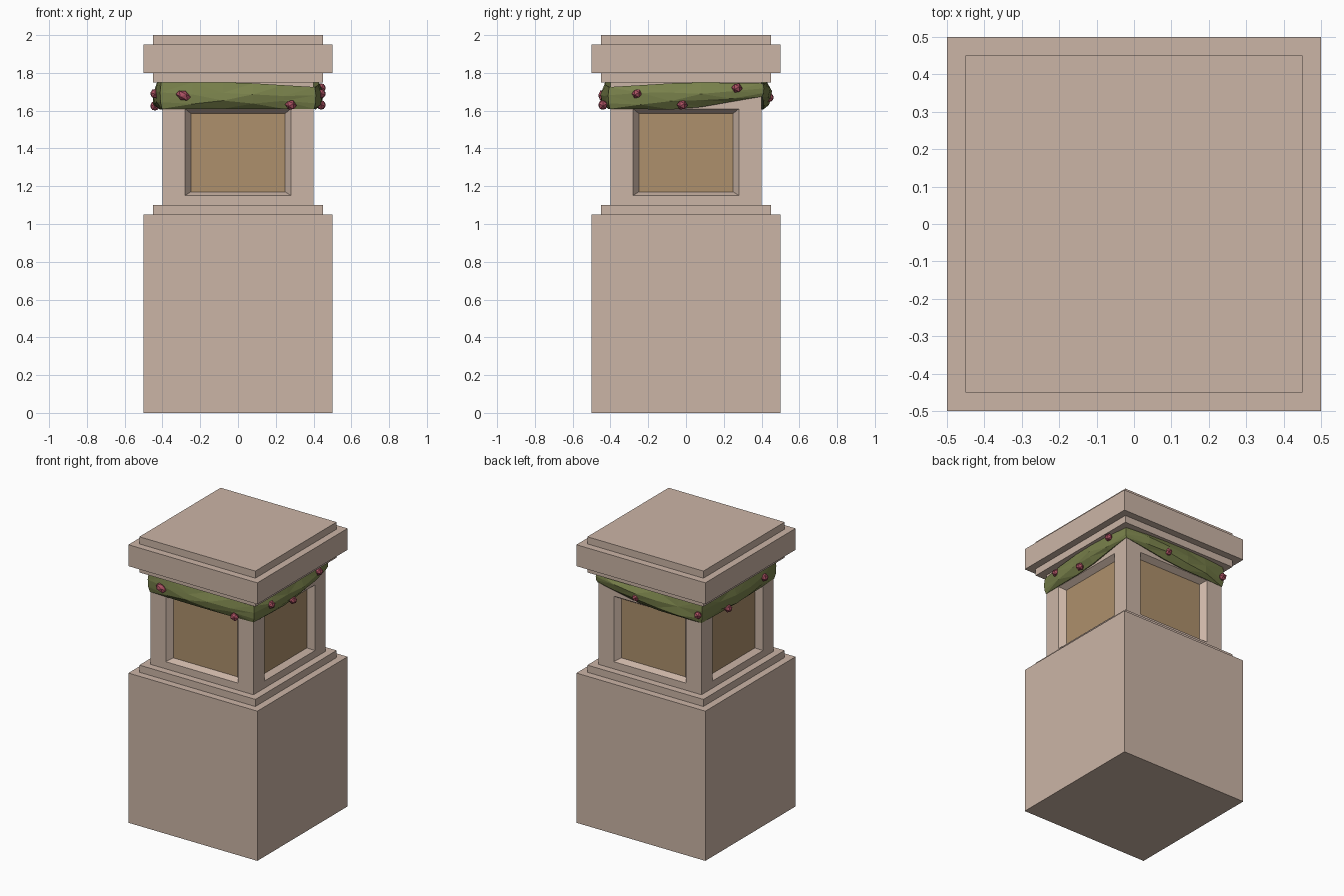
import bpy, bmesh, math, random
from mathutils import Matrix, Vector

if "Cube" in bpy.data.objects:
    bpy.data.objects.remove(bpy.data.objects["Cube"])

random.seed(4)


def material(name, rgb):
    m = bpy.data.materials.new(name)
    m.diffuse_color = (*rgb, 1)
    m.use_nodes = True
    m.node_tree.nodes["Principled BSDF"].inputs["Base Color"].default_value = m.diffuse_color
    return m


stone = material("stone", (0.60, 0.46, 0.38))
tan = material("panel_tan", (0.42, 0.28, 0.15))
green = material("leaf_green", (0.19, 0.22, 0.07))
red = material("berry_red", (0.40, 0.08, 0.12))


def finish(bm, name, *mats):
    bmesh.ops.recalc_face_normals(bm, faces=bm.faces)
    me = bpy.data.meshes.new(name)
    bm.to_mesh(me)
    bm.free()
    for m in mats:
        me.materials.append(m)
    ob = bpy.data.objects.new(name, me)
    bpy.context.collection.objects.link(ob)
    return ob


def slab(name, width, z0, z1):
    bm = bmesh.new()
    bmesh.ops.create_cube(bm, size=1, matrix=Matrix.Translation((0, 0, (z0 + z1) / 2))
                          @ Matrix.Diagonal((width, width, z1 - z0, 1)))
    finish(bm, name, stone)


# Plinth and stepped cap
slab("plinth", 1.0, 0, 1.05)
slab("plinth_step", 0.9, 1.05, 1.10)
slab("cap_lower_step", 0.9, 1.75, 1.80)
slab("cap", 1.0, 1.80, 1.95)
slab("cap_upper_step", 0.9, 1.95, 2.0)

# Shaft: each side is a frame, a bevelled reveal and a sunken panel
bm = bmesh.new()
for k in range(4):
    rot = Matrix.Rotation(k * math.pi / 2, 4, 'Z')
    rings = []
    for half, z0, z1, y in ((0.4, 1.10, 1.75, -0.4), (0.28, 1.15, 1.61, -0.4),
                            (0.25, 1.17, 1.585, -0.36)):
        rings.append([bm.verts.new(rot @ Vector((x, y, z))) for x, z in
                      ((-half, z0), (half, z0), (half, z1), (-half, z1))])
    for a, b in zip(rings, rings[1:]):
        for i in range(4):
            j = (i + 1) % 4
            bm.faces.new((a[i], a[j], b[j], b[i]))
    bm.faces.new(rings[2]).material_index = 1
bmesh.ops.remove_doubles(bm, verts=bm.verts, dist=1e-4)
finish(bm, "shaft", stone, tan)


def on_side(k, u, out, z):
    """Point on side k (0 front, 1 right, 2 back, 3 left), u along it."""
    return Matrix.Rotation(k * math.pi / 2, 4, 'Z') @ Vector((u, -0.4 - out, z))


# Garland: faceted strip wrapped round the shaft, tied up at the back right corner
spans = (  # top and bottom heights at the start and middle of each side
    ((1.75, 1.61), (1.75, 1.61)),
    ((1.725, 1.61), (1.75, 1.605)),
    ((1.745, 1.675), (1.75, 1.61)),
    ((1.75, 1.605), (1.75, 1.605)),
)
bm = bmesh.new()
sections = []
for k in range(4):
    start, mid, end = spans[k][0], spans[k][1], spans[(k + 1) % 4][0]
    for s in range(5):
        t = s / 5
        a, b, f = (start, mid, t * 2) if t < 0.5 else (mid, end, t * 2 - 1)
        top, bot = (a[i] + (b[i] - a[i]) * f for i in (0, 1))
        bulge = 0.012 + 0.038 * math.sin(math.pi * t) ** 0.6
        ring = []
        for out, h in ((-0.02, 1), (0.6, 1), (1, 0.62), (0.85, 0.25), (0.25, 0), (-0.02, 0.1)):
            o = bulge * out if out > 0 else out
            if s and 0 < h < 1 and out > 0:
                o += random.uniform(-0.008, 0.008)
                h += random.uniform(-0.1, 0.1)
            u = -0.4 + 0.8 * t - (o if s == 0 else 0)
            ring.append(bm.verts.new(on_side(k, u, o, bot + (top - bot) * h)))
        sections.append(ring)
for a, b in zip(sections, sections[1:] + sections[:1]):
    for i in range(6):
        j = (i + 1) % 6
        bm.faces.new((a[i], b[i], b[j], a[j]))
bmesh.ops.triangulate(bm, faces=bm.faces)
finish(bm, "garland", green)

# Berries: side, position along it, height, length stretch
berries = ((0, -0.29, 1.68, 1.6), (0, 0.28, 1.63, 1.2),
           (1, -0.26, 1.69, 1.0), (1, -0.02, 1.63, 1.1), (1, 0.27, 1.72, 1.1),
           (2, -0.08, 1.67, 1.0), (2, 0.39, 1.665, 1.0),
           (3, -0.16, 1.625, 1.1), (3, 0.24, 1.69, 1.1))
bm = bmesh.new()
for k, u, z, stretch in berries:
    out = 0.04 if abs(u) < 0.35 else 0.025
    mat = (Matrix.Translation(on_side(k, u, out, z))
           @ Matrix.Rotation(k * math.pi / 2, 4, 'Z')
           @ Matrix.Rotation(0.5, 4, 'Y') @ Matrix.Diagonal((stretch, 1, 1, 1)))
    bmesh.ops.create_icosphere(bm, subdivisions=1, radius=0.027, matrix=mat)
finish(bm, "berries", red)
